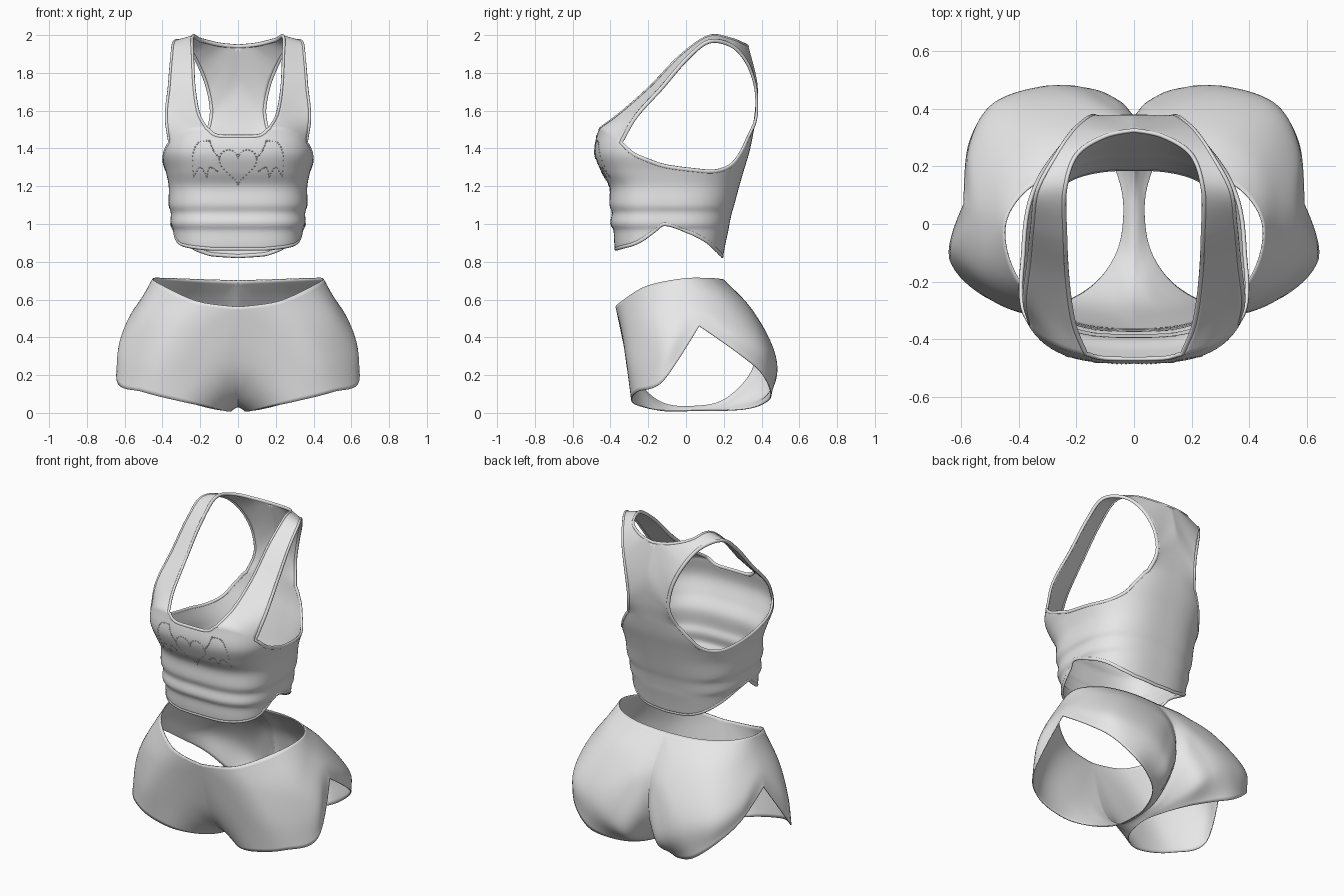
import bpy, bmesh, math
from mathutils import Vector

if bpy.data.objects.get("Cube"):
    bpy.data.objects.remove(bpy.data.objects["Cube"])

fabric = bpy.data.materials.new("grey fabric")
fabric.use_nodes = True
fabric.diffuse_color = (.8, .8, .8, 1)
fabric.node_tree.nodes["Principled BSDF"].inputs["Base Color"].default_value = (.8, .8, .8, 1)


# Helpers
def spline(keys, t, corners=()):
    """Smooth curve through (t, vector) keys; corner keys stay sharp."""
    i = 0
    while i < len(keys) - 2 and keys[i + 1][0] <= t:
        i += 1

    def tangent(j):
        a, b = keys[max(j - 1, 0)], keys[min(j + 1, len(keys) - 1)]
        return (b[1] - a[1]) * (0 if keys[j][0] in corners else 1 / (b[0] - a[0]))

    (t0, p), (t1, q) = keys[i], keys[i + 1]
    h = t1 - t0
    s = (t - t0) / h
    e = s * s * (3 - 2 * s)
    return (p * (1 - e) + q * e + tangent(i) * (h * s * (1 - s) ** 2)
            - tangent(i + 1) * (h * s * s * (1 - s)))


def table(rows):
    return [(r[0], Vector(r[1:])) for r in rows]


def span(a, b, count):
    return [a + (b - a) * k / count for k in range(count + 1)]


def add_sheet(bm, rows, closed=False):
    grid = [[bm.verts.new(p) for p in row] for row in rows]
    n = len(rows[0])
    for lower, upper in zip(grid, grid[1:]):
        for k in range(n if closed else n - 1):
            m = (k + 1) % n
            bm.faces.new((lower[k], lower[m], upper[m], upper[k]))


def finish(name, bm, thickness=0, mirrored=True):
    bmesh.ops.remove_doubles(bm, verts=bm.verts, dist=.0005)
    bmesh.ops.recalc_face_normals(bm, faces=bm.faces)
    mesh = bpy.data.meshes.new(name)
    bm.to_mesh(mesh)
    bm.free()
    mesh.materials.append(fabric)
    mesh.shade_smooth()
    ob = bpy.data.objects.new(name, mesh)
    bpy.context.collection.objects.link(ob)
    if mirrored:
        ob.modifiers.new("mirror", 'MIRROR').merge_threshold = .002
    if thickness:
        solid = ob.modifiers.new("cloth", 'SOLIDIFY')
        solid.thickness, solid.offset = thickness, 0
    return ob


def flip(p):
    return Vector((-p.x, p.y, p.z))


def add_trim(name, points, radius=.011, sides=8):
    """Rolled binding swept along a closed loop."""
    bm = bmesh.new()
    rings = []
    loop = [p for k, p in enumerate(points) if (p - points[k - 1]).length > .002]
    for k, p in enumerate(loop):
        along = (loop[(k + 1) % len(loop)] - loop[k - 1]).normalized()
        out = Vector((p.x, p.y + .1, 0))
        out = (out - along * out.dot(along)).normalized()
        side = along.cross(out)
        rings.append([p + out * (radius * .7 * math.cos(a)) + side * (radius * math.sin(a))
                      for a in (math.tau * j / sides for j in range(sides))])
    add_sheet(bm, rings + rings[:1], closed=True)
    finish(name, bm, mirrored=False)


# Tank top: height, half width, front and back depth
PROFILE = table([
    (.82, .325, -.365, .19), (.9, .335, -.375, .205), (.97, .34, -.38, .22),
    (1, .352, -.396, .225), (1.06, .351, -.388, .238), (1.1, .362, -.4, .25),
    (1.2, .362, -.402, .277), (1.28, .378, -.445, .3), (1.38, .405, -.48, .33),
    (1.5, .39, -.462, .356)])
# Angle from the front, hem height, upper edge height
EDGES = table([
    (0, .87, 1.462), (14, .87, 1.464), (19, .87, 1.475), (24, .87, 1.505), (40, .88, 1.49),
    (54, .895, 1.43), (64, .92, 1.37), (75, .96, 1.335), (87, 1, 1.308), (110, .96, 1.285),
    (127, .915, 1.28), (141, .87, 1.32), (150, .85, 1.4), (156, .84, 1.46),
    (180, .83, 1.46)])
MID_Y = -.1
FRONT_POWER, BACK_POWER = 3, 2.7


def torso(angle, z):
    width, front, back = spline(PROFILE, z)
    s, c = math.sin(math.radians(angle)), math.cos(math.radians(angle))
    n = FRONT_POWER if c > 0 else BACK_POWER
    r = (abs(s) ** n + abs(c) ** n) ** (-1 / n)
    depth = MID_Y - front if c > 0 else back - MID_Y
    return Vector((width * s * r, MID_Y - depth * c * r, z))


def upper_edge(angle):
    return torso(angle, spline(EDGES, angle)[1])


def lower_edge(angle):
    return torso(angle, spline(EDGES, angle)[0])


bm = bmesh.new()
WIDE = 10
neck, strap_base = span(0, 24, 12), span(24, 54, WIDE)
underarm, back = span(54, 156, 40), span(156, 180, WIDE)
angles = neck + strap_base[1:] + underarm[1:] + back[1:]
limits = [spline(EDGES, a) for a in angles]
add_sheet(bm, [[torso(a, e[0] + (e[1] - e[0]) * v) for a, e in zip(angles, limits)]
               for v in span(0, 1, 44)])

# Shoulder strap and racer back: neck-side point, armhole-side point
STRAP = [
    ((.21, -.345, 1.585), (.38, -.265, 1.57)), ((.232, -.19, 1.72), (.365, -.13, 1.72)),
    ((.24, -.03, 1.885), (.352, 0, 1.87)), ((.24, .12, 1.99), (.335, .12, 1.965)),
    ((.2, .24, 1.975), (.27, .24, 1.945)), ((.1, .305, 1.95), (.215, .32, 1.86)),
    ((0, .325, 1.94), (.165, .365, 1.74)), ((0, .372, 1.75), (.14, .375, 1.62)),
    ((0, .37, 1.6), (.145, .365, 1.54))]
controls = [[upper_edge(a) for a in strap_base]]
controls += [[Vector(i).lerp(Vector(o), f) for f in span(0, 1, WIDE)] for i, o in STRAP]
controls += [[upper_edge(a) for a in reversed(back)]]
CENTRE_BACK = 7
columns = [list(enumerate(col)) for col in zip(*controls)]
strap = [[spline(col, t, () if k else (CENTRE_BACK,)) for k, col in enumerate(columns)]
         for t in span(0, len(controls) - 1, 80)]
for row in strap:
    for p in row:
        p.x = max(p.x, 0)
add_sheet(bm, strap)
finish("tank_top", bm, .01)

# Bindings around neck, arms and hem
half = [upper_edge(a) for a in neck] + [row[0] for row in strap[1:CENTRE_BACK * 8 + 1]]
add_trim("neck_binding", half + [flip(p) for p in reversed(half[1:-1])])
arm = [row[-1] for row in strap] + [upper_edge(a) for a in reversed(underarm[1:-1])]
add_trim("left_arm_binding", arm)
add_trim("right_arm_binding", [flip(p) for p in arm])
half = [lower_edge(a) for a in angles]
add_trim("hem_binding", half + [flip(p) for p in reversed(half[1:-1])])


# Stitched heart with wings on the chest
def chest(x, z):
    width, front, _ = spline(PROFILE, z)
    return Vector((x, MID_Y - (MID_Y - front) * (1 - abs(x / width) ** FRONT_POWER)
                   ** (1 / FRONT_POWER) - .004, z))


stitches = []
for a in span(0, math.pi, 22):
    stitches.append((.1 * math.sin(a) ** 3, 1.315 + .0065 * (
        13 * math.cos(a) - 5 * math.cos(2 * a) - 2 * math.cos(3 * a) - math.cos(4 * a))))
WING = [(.1, 1.35), (.13, 1.39), (.15, 1.44), (.21, 1.43), (.24, 1.36), (.235, 1.25),
        (.2, 1.3), (.165, 1.25), (.15, 1.3), (.11, 1.28)]
wing = [(k, Vector(p)) for k, p in enumerate(WING)]
stitches += [tuple(spline(wing, t, (2, 5, 7))) for t in span(0, len(WING) - 1, 45)]
bm = bmesh.new()
for x, z in stitches:
    ball = bmesh.ops.create_icosphere(bm, subdivisions=1, radius=.0045)
    bmesh.ops.translate(bm, verts=ball["verts"], vec=chest(x, z))
finish("chest_stitching", bm)

# Shorts: stations round one leg, each from waist or centre seam down to leg hem
SEAM = [(0, .05, .035), (0, -.14, .06), (0, -.28, .22), (0, -.37, .562), (.21, -.34, .59),
        (.39, -.21, .67), (.45, -.02, .71), (.37, .12, .712), (.2, .19, .706), (0, .2, .7),
        (0, .345, .49), (0, .36, .25), (0, .22, .08)]
HIP = [(.012, .05, .03), (.02, -.14, .05), (.06, -.275, .19), (.13, -.335, .4),
       (.34, -.315, .45), (.52, -.18, .5), (.5, 0, .62), (.455, .19, .6), (.33, .31, .57),
       (.15, .365, .52), (.085, .41, .41), (.04, .41, .22), (.02, .23, .06)]
THIGH = [(.024, .05, .022), (.04, -.12, .03), (.11, -.25, .11), (.23, -.305, .22),
         (.44, -.29, .28), (.62, -.12, .34), (.56, .04, .53), (.56, .25, .43),
         (.48, .405, .36), (.31, .47, .3), (.19, .475, .2), (.1, .42, .1), (.04, .2, .03)]
HEM = [(.035, .05, .012), (.06, -.1, .01), (.15, -.22, .03), (.3, -.285, .06),
       (.5, -.26, .11), (.64, -.12, .17), (.59, .07, .46), (.575, .27, .32),
       (.5, .4, .21), (.37, .45, .1), (.24, .41, .05), (.13, .32, .022), (.06, .18, .012)]
COUNT = len(SEAM)
WAIST_CORNERS, SLIT = (3, 9), (6,)
loops = [([(k, Vector(ring[k % COUNT])) for k in range(-2, COUNT + 3)], sharp)
         for ring, sharp in ((SEAM, WAIST_CORNERS), (HIP, ()), (THIGH, ()), (HEM, SLIT))]
around = []
for u in span(0, COUNT, COUNT * 8)[:-1]:
    down = [(k, spline(keys, u, sharp)) for k, (keys, sharp) in enumerate(loops)]
    column = [spline(down, v) for v in span(0, len(loops) - 1, 27)]
    for p in column:
        p.x = max(p.x, 0)
    around.append(column)
bm = bmesh.new()
add_sheet(bm, list(zip(*around)), closed=True)
finish("shorts", bm, .006)
